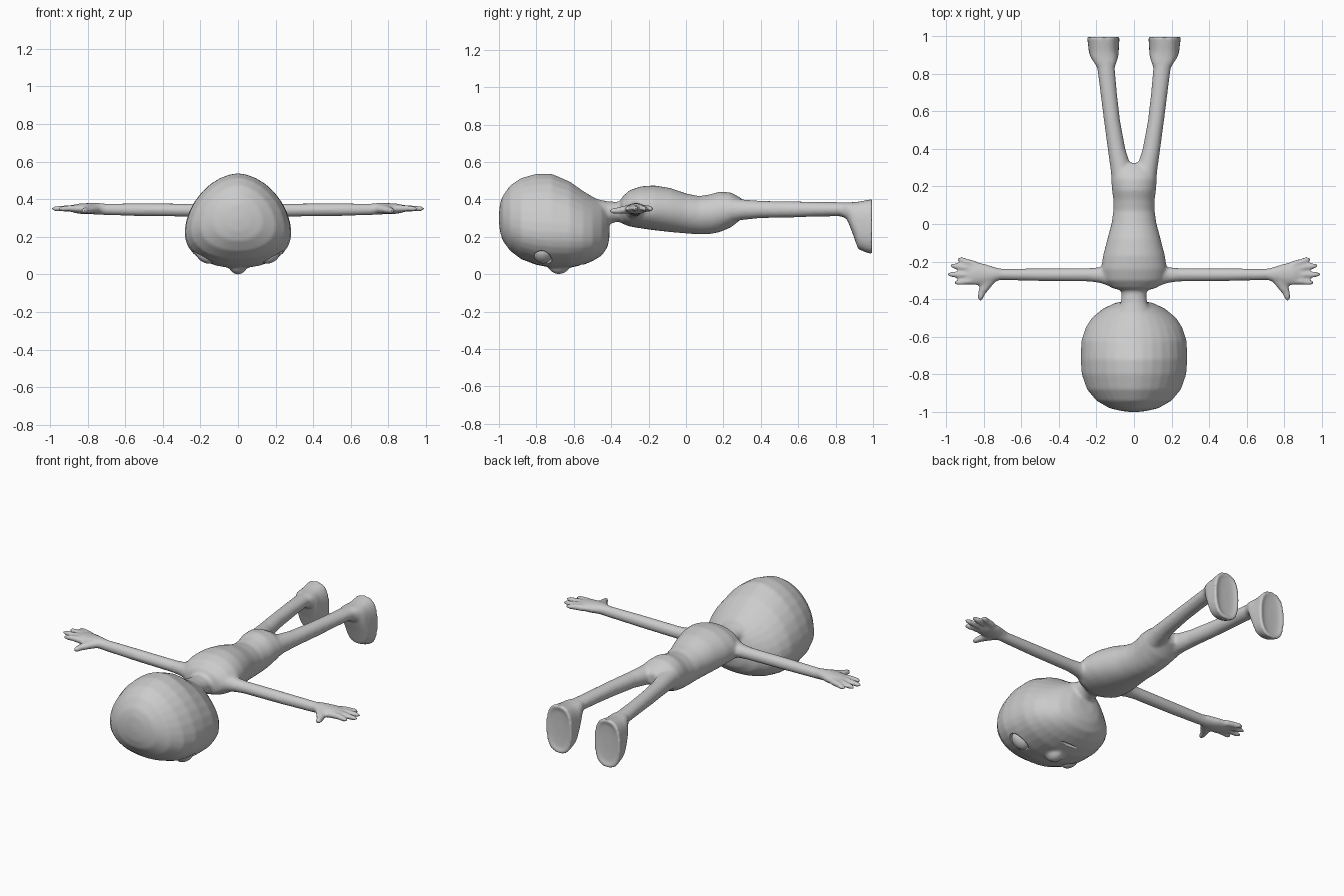
import bpy, bmesh, math
from mathutils import Vector, Matrix

N = 32
bm = bmesh.new()


def skin(rings):
    """Bridge a list of point rings into a closed shell."""
    vr = [[bm.verts.new(p) for p in r] for r in rings]
    for a, b in zip(vr, vr[1:]):
        n = len(a)
        for i in range(n):
            bm.faces.new((a[i], a[(i + 1) % n], b[(i + 1) % n], b[i]))
    bm.faces.new(vr[0][::-1])
    bm.faces.new(vr[-1])


def loft_y(sections, p_up=2.0, p_low=2.0):
    """Sections along y: (y, centre x, half width, top z, middle z, bottom z)."""
    rings = []
    for y, cx, w, zt, zm, zb in sections:
        ring = []
        for i in range(N):
            a = 2 * math.pi * i / N
            c, s = math.cos(a), math.sin(a)
            e = 2 / (p_up if s >= 0 else p_low)
            h = (zt - zm) if s >= 0 else (zm - zb)
            ring.append((cx + w * math.copysign(abs(c) ** e, c), y,
                         zm + h * math.copysign(abs(s) ** e, s)))
        rings.append(ring)
    skin(rings)


def tube(path, side):
    """Limb in the xy plane: path of (x, y, z, half width, half thickness)."""
    pts = [Vector(p[:3]) for p in path]
    rings = []
    for i, p in enumerate(path):
        d = (pts[min(i + 1, len(pts) - 1)] - pts[max(i - 1, 0)]).normalized()
        u = d.cross(Vector((0, 0, 1))).normalized()
        v = u.cross(d)
        ring = []
        for k in range(16):
            a = 2 * math.pi * k / 16
            q = pts[i] + u * p[3] * math.cos(a) + v * p[4] * math.sin(a)
            ring.append((q.x * side, q.y, q.z))
        rings.append(ring)
    skin(rings)


def ball(target, loc, size, rot=None):
    m = Matrix.Translation(loc) @ (rot or Matrix()) @ Matrix.Diagonal((*size, 1))
    bmesh.ops.create_uvsphere(target, u_segments=32, v_segments=20, radius=1, matrix=m)


def make(name, mesh_bm):
    bmesh.ops.recalc_face_normals(mesh_bm, faces=mesh_bm.faces)
    me = bpy.data.meshes.new(name)
    mesh_bm.to_mesh(me)
    mesh_bm.free()
    me.polygons.foreach_set("use_smooth", [True] * len(me.polygons))
    ob = bpy.data.objects.new(name, me)
    bpy.context.collection.objects.link(ob)
    return ob


# head, face pointing down
loft_y([(-1.0, 0, .02, .32, .30, .28), (-.995, 0, .065, .375, .30, .23),
        (-.98, 0, .13, .42, .285, .18), (-.94, 0, .20, .475, .26, .125),
        (-.88, 0, .25, .515, .24, .08), (-.80, 0, .278, .537, .23, .05),
        (-.72, 0, .284, .538, .225, .035), (-.62, 0, .28, .495, .22, .035),
        (-.55, 0, .257, .445, .21, .05), (-.50, 0, .225, .415, .20, .07),
        (-.45, 0, .165, .39, .20, .10), (-.42, 0, .10, .36, .22, .145),
        (-.41, 0, .05, .32, .24, .19)], 1.8, 2.2)
# nose
ball(bm, (0, -.68, .055), (.05, .06, .055))
# neck
loft_y([(-.56, 0, .12, .43, .32, .24), (-.47, 0, .095, .40, .33, .24),
        (-.42, 0, .07, .39, .335, .265), (-.37, 0, .065, .387, .335, .28),
        (-.30, 0, .09, .40, .335, .27), (-.25, 0, .08, .39, .335, .28)])
# torso and hips
loft_y([(-.355, 0, .06, .385, .34, .29), (-.34, 0, .12, .415, .34, .27),
        (-.30, 0, .165, .45, .34, .255), (-.24, 0, .175, .47, .345, .245),
        (-.17, 0, .165, .475, .345, .235), (-.08, 0, .142, .46, .34, .225),
        (0, 0, .12, .432, .33, .218), (.07, 0, .11, .418, .32, .213),
        (.13, 0, .11, .427, .325, .215), (.18, 0, .117, .442, .335, .225),
        (.24, 0, .122, .437, .34, .25), (.29, 0, .118, .41, .345, .29),
        (.325, 0, .09, .38, .345, .315)])

for s in (-1, 1):
    # leg
    loft_y([(y, s * x, w, zt, (zt + zb) / 2, zb) for y, x, w, zt, zb in (
        (.20, .06, .055, .41, .27), (.30, .07, .056, .40, .29),
        (.40, .093, .047, .392, .30), (.55, .117, .043, .39, .303),
        (.70, .135, .044, .387, .308), (.84, .15, .047, .385, .31),
        (.90, .155, .05, .385, .31))])
    # foot with a dished sole
    loft_y([(y, s * x, w, zt, (zt + zb) / 2, zb) for y, x, w, zt, zb in (
        (.82, .148, .04, .38, .315), (.86, .153, .06, .385, .295),
        (.89, .158, .075, .385, .22), (.92, .161, .08, .388, .135),
        (.96, .162, .083, .395, .117), (.997, .163, .087, .402, .107),
        (.999, .163, .078, .392, .117), (.988, .163, .06, .37, .14),
        (.985, .163, .03, .31, .20))], 2.6, 2.6)
    # arm
    tube([(.05, -.27, .345, .07, .07), (.13, -.272, .345, .06, .055),
          (.18, -.272, .342, .042, .04), (.24, -.27, .342, .036, .035),
          (.50, -.27, .344, .034, .034), (.70, -.268, .346, .031, .031),
          (.78, -.265, .346, .03, .026)], s)
    # palm
    tube([(.70, -.268, .348, .028, .028), (.75, -.268, .352, .042, .03),
          (.80, -.268, .35, .058, .03), (.85, -.264, .35, .062, .027),
          (.885, -.258, .35, .055, .018)], s)
    # fingers
    for by, tx, ty in ((-.215, .94, -.188), (-.24, .977, -.222),
                       (-.272, .992, -.268), (-.302, .955, -.312)):
        mx = (.84 + tx) / 2
        tube([(.84, by, .35, .019, .019), (mx, (by + ty) / 2, .352, .017, .017),
              (tx - .02, ty, .35, .015, .015), (tx, ty, .348, .008, .008)], s)
    # thumb
    tube([(.75, -.28, .35, .03, .025), (.79, -.325, .345, .03, .022),
          (.81, -.365, .34, .021, .018), (.818, -.395, .337, .016, .015),
          (.819, -.408, .336, .008, .008)], s)

body = make("figure_body", bm)

# eye sockets and mouth, carved from the fused body
cut = bmesh.new()
eyes = bmesh.new()
for s in (-1, 1):
    rot = Vector((s * .62, 0, -.78)).to_track_quat('Z', 'Y').to_matrix().to_4x4()
    ball(cut, (s * .187, -.765, .088), (.05, .066, .032), rot)
    ball(eyes, (s * .178, -.765, .102), (.046, .056, .035), rot)
ball(cut, (0, -.56, .045), (.06, .009, .018))
cutter = make("face_cutter", cut)
cutter.hide_render = True
cutter.display_type = 'WIRE'
make("eyeballs", eyes)

rm = body.modifiers.new("fuse", 'REMESH')
rm.mode = 'VOXEL'
rm.voxel_size = .008
rm.use_smooth_shade = True
sm = body.modifiers.new("blend", 'SMOOTH')
sm.factor = .5
sm.iterations = 8
bo = body.modifiers.new("carve", 'BOOLEAN')
bo.operation = 'DIFFERENCE'
bo.object = cutter
sm2 = body.modifiers.new("soften", 'SMOOTH')
sm2.factor = .4
sm2.iterations = 2
